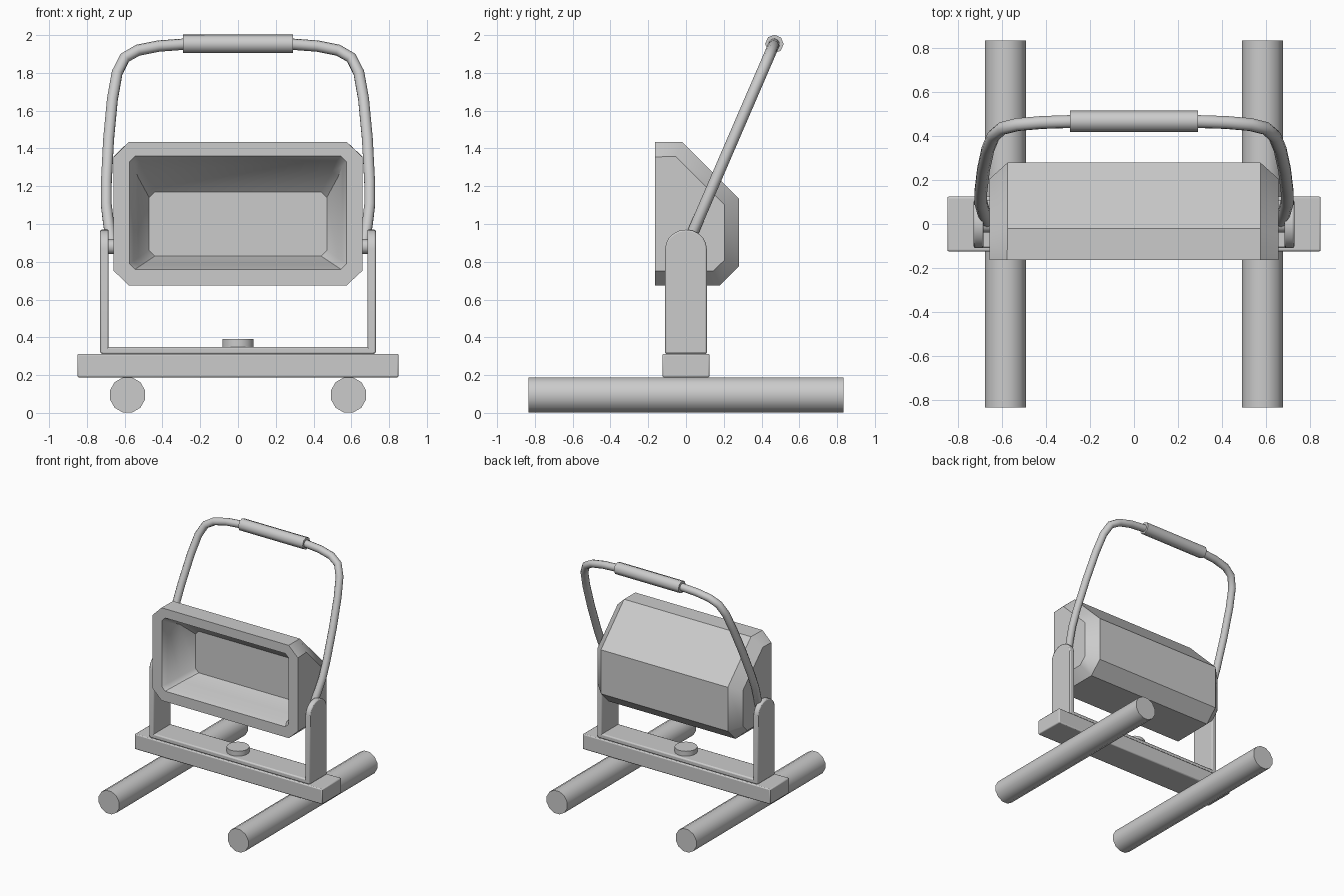
import bpy, bmesh, math
from mathutils import Vector

if "Cube" in bpy.data.objects:
    bpy.data.objects.remove(bpy.data.objects["Cube"])


def finish(name, bm, angle=35, bevel=0.0):
    bmesh.ops.recalc_face_normals(bm, faces=bm.faces)
    me = bpy.data.meshes.new(name)
    bm.to_mesh(me)
    bm.free()
    ob = bpy.data.objects.new(name, me)
    bpy.context.collection.objects.link(ob)
    bpy.ops.object.select_all(action='DESELECT')
    ob.select_set(True)
    bpy.context.view_layer.objects.active = ob
    bpy.ops.object.shade_smooth_by_angle(angle=math.radians(angle))
    if bevel:
        m = ob.modifiers.new("soft_edges", 'BEVEL')
        m.width, m.segments = bevel, 2
        m.limit_method = 'ANGLE'
    return ob


def loft(bm, loops, cap_start=True, cap_end=True):
    rings = [[bm.verts.new(p) for p in lp] for lp in loops]
    n = len(rings[0])
    for a, b in zip(rings, rings[1:]):
        for i in range(n):
            j = (i + 1) % n
            bm.faces.new((a[i], a[j], b[j], b[i]))
    if cap_start:
        bm.faces.new(rings[0])
    if cap_end:
        bm.faces.new(rings[-1])


def box(name, lo, hi, bevel=0.0):
    bm = bmesh.new()
    loft(bm, [[(x, lo[1], lo[2]), (x, hi[1], lo[2]), (x, hi[1], hi[2]), (x, lo[1], hi[2])]
              for x in (lo[0], hi[0])])
    return finish(name, bm, bevel=bevel)


def tube(name, path, r, sides):
    path = [Vector(p) for p in path]
    loops = []
    for i, p in enumerate(path):
        t = (path[min(i + 1, len(path) - 1)] - path[max(i - 1, 0)]).normalized()
        # handle plane normal keeps the rings from twisting
        ref = Vector((0, 0.92, -0.4)) if abs(t.y) < 0.95 and abs(t.z) < 0.99 else Vector((1, 0, 0))
        u = t.cross(ref).normalized()
        v = t.cross(u)
        loops.append([p + r * (math.cos(a) * u + math.sin(a) * v)
                      for a in (2 * math.pi * (k + 0.5) / sides for k in range(sides))])
    bm = bmesh.new()
    loft(bm, loops)
    return finish(name, bm, angle=50)


# Floor skids, brackets and pivots on both sides
for s, side in ((-1, "left"), (1, "right")):
    tube(side + "_skid", [(s * .585, -.835, .095), (s * .585, .835, .095)], .096, 12)
    outline = [(-.11, .315), (.11, .315)]
    outline += [(.11 * math.cos(a), .87 + .1 * math.sin(a))
                for a in (math.pi * k / 10 for k in range(11))]
    bm = bmesh.new()
    loft(bm, [[(s * x, y, z) for y, z in outline] for x in (.685, .73)])
    finish(side + "_bracket_arm", bm, bevel=.008)
    tube(side + "_pivot", [(s * .63, 0, .88), (s * .70, 0, .88)], .04, 12)

# Crossbar, bracket base and clamp knob
box("crossbar", (-.85, -.125, .188), (.85, .125, .313), .008)
box("bracket_base", (-.725, -.11, .31), (.725, .11, .35), .01)
tube("clamp_knob", [(0, 0, .34), (0, 0, .39)], .085, 16)

# Lamp housing: side profile lofted along x with chamfered ends, open front
full = [(-.165, .675), (.18, .675), (.28, .775), (.28, 1.135), (-.02, 1.435), (-.165, 1.435)]
small = [(-.165, .752), (.145, .752), (.205, .81), (.205, 1.10), (-.055, 1.358), (-.165, 1.358)]
bm = bmesh.new()
loft(bm, [[(x, y, z) for y, z in prof] for x, prof in
          ((-.658, small), (-.575, full), (.575, full), (.658, small))])
bmesh.ops.recalc_face_normals(bm, faces=bm.faces)
front = [f for f in bm.faces if all(v.co.y < -.16 for v in f.verts)]
bmesh.ops.delete(bm, geom=front, context='FACES')


def octagon(y, hx, z0, z1, c):
    return [(-hx + c, y, z0), (hx - c, y, z0), (hx, y, z0 + c), (hx, y, z1 - c),
            (hx - c, y, z1), (-hx + c, y, z1), (-hx, y, z1 - c), (-hx, y, z0 + c)]


# Rim and reflector bowl
loft(bm, [octagon(-.165, .658, .675, 1.435, .08),
          octagon(-.165, .575, .76, 1.36, .03),
          octagon(-.12, .553, .775, 1.335, .03),
          octagon(0, .53, .79, 1.28, .03),
          octagon(.12, .47, .83, 1.17, .03)], cap_start=False)
bmesh.ops.remove_doubles(bm, verts=bm.verts, dist=.005)
finish("lamp_housing", bm, angle=40)

# Tilted carrying handle
half = [(.668, .90), (.685, 1.0), (.697, 1.1), (.697, 1.22), (.685, 1.45), (.665, 1.66),
        (.64, 1.80), (.60, 1.88), (.53, 1.92), (.42, 1.942), (.27, 1.953)]
pts = half + [(-x, z) for x, z in reversed(half)]
tube("carry_handle", [(x, .012 + (z - .9) * .432, z) for x, z in pts], .03, 10)
tube("handle_grip", [(-.292, .468, 1.953), (.292, .468, 1.953)], .049, 8)
